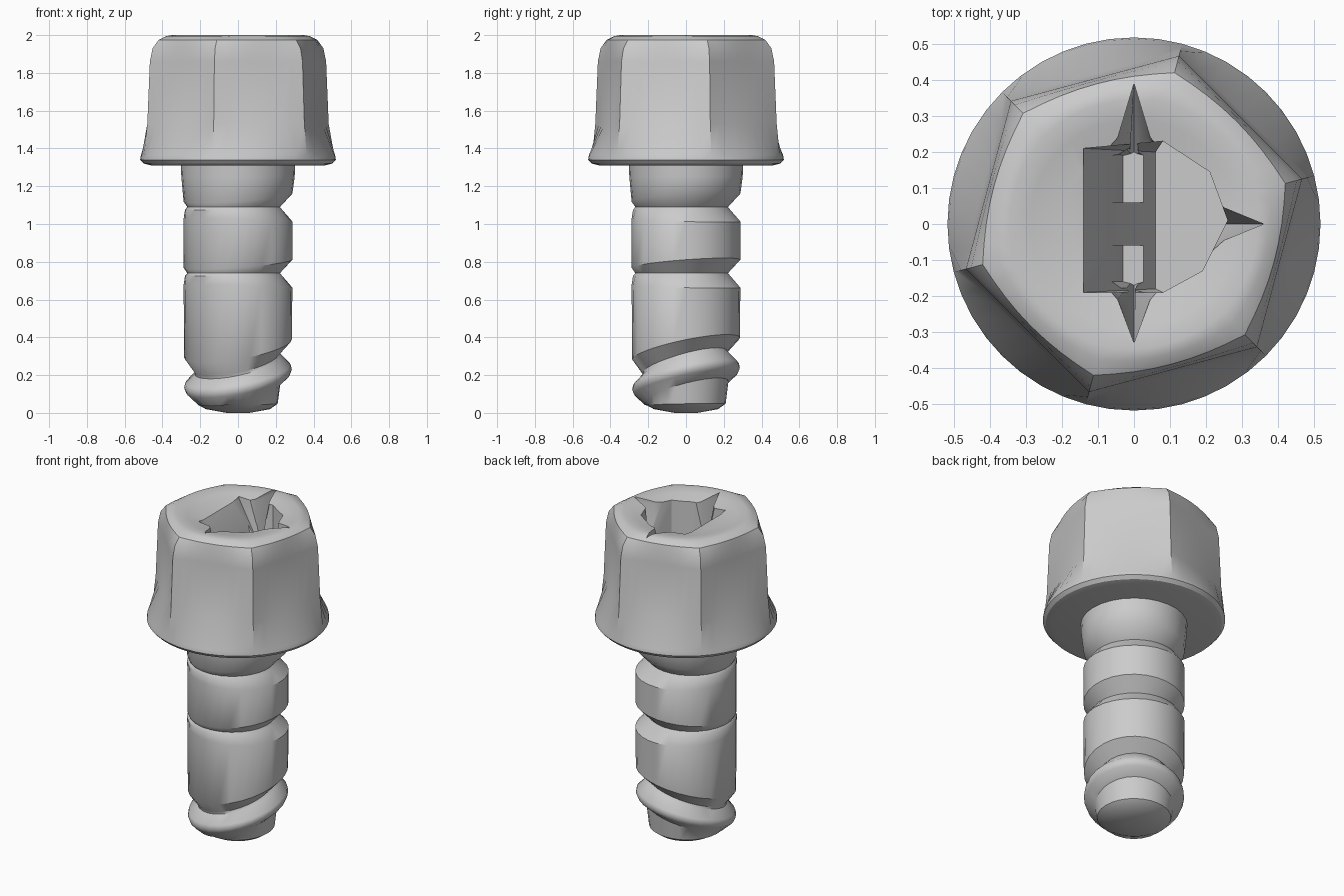
import bpy
import bmesh
from math import cos, sin, pi, radians

cube = bpy.data.objects.get("Cube")
if cube:
    bpy.data.objects.remove(cube, do_unlink=True)


def loft(name, rings):
    """Skin a stack of equal-length point rings and cap both ends."""
    bm = bmesh.new()
    rows = [[bm.verts.new(p) for p in ring] for ring in rings]
    n = len(rows[0])
    for low, high in zip(rows, rows[1:]):
        for i in range(n):
            j = (i + 1) % n
            bm.faces.new((low[i], low[j], high[j], high[i]))
    bm.faces.new(rows[0][::-1])
    bm.faces.new(rows[-1])
    bmesh.ops.recalc_face_normals(bm, faces=bm.faces)
    mesh = bpy.data.meshes.new(name)
    bm.to_mesh(mesh)
    bm.free()
    obj = bpy.data.objects.new(name, mesh)
    bpy.context.collection.objects.link(obj)
    return obj


def smooth(obj, angle):
    bpy.ops.object.select_all(action='DESELECT')
    obj.select_set(True)
    bpy.context.view_layer.objects.active = obj
    bpy.ops.object.shade_smooth_by_angle(angle=radians(angle))


def polar(r, a, z):
    return (r * cos(a), r * sin(a), z)


# Hex head blending into a round flange: height, radius, roundness
def head_ring(z, radius, roundness, n=48):
    ring = []
    for i in range(n):
        a = 2 * pi * i / n
        off = (a - radians(15)) % (pi / 3) - pi / 6
        hexagon = radius * cos(pi / 6) / cos(off)
        ring.append(polar(hexagon + (radius - hexagon) * roundness, a, z))
    return ring


head_profile = [(1.31, 0.46, 1), (1.32, 0.5, 1), (1.34, 0.518, 1),
                (1.365, 0.514, 1), (1.53, 0.497, 0), (1.86, 0.483, 0),
                (1.93, 0.468, 0.1), (1.975, 0.435, 0.45), (1.995, 0.39, 0.7),
                (2.0, 0.35, 0.9), (1.99, 0.29, 1), (1.97, 0.2, 1)]
head = loft("hex_head", [head_ring(*p) for p in head_profile])


# Socket cutters: a pit with one sloping wall, and three pointed notches
def cutter(name, bottom, top, floor, rim=1.97):
    return loft(name, [[(x, y, z) for x, y in outline] for outline, z in
                       ((bottom, floor), (top, rim), (top, 2.1))])


right_side = [(0.08, -0.19), (0.19, -0.13), (0.26, 0.01), (0.21, 0.145), (0.08, 0.23)]
pit = cutter("socket_pit",
             [(0.06, -0.18)] + right_side + [(0.06, 0.2)],
             [(-0.14, -0.19)] + right_side + [(-0.14, 0.21)], 1.62)

cutters = [pit]
for name, angle, tip, base in (("back_notch", 90, 0.39, 0.19),
                               ("side_notch", 0, 0.36, 0.2),
                               ("front_notch", 270, 0.33, 0.16)):
    a = radians(angle)

    def place(u, v):
        return (u * cos(a) - v * sin(a), u * sin(a) + v * cos(a))

    top = [place(0.06, -0.09), place(base, -0.09), place(base + 0.05, -0.045),
           place(tip, 0), place(base + 0.05, 0.045), place(base, 0.09), place(0.06, 0.09)]
    low = [place(0.06, -0.03), place(base, -0.03), place(base + 0.005, -0.01),
           place(base + 0.01, 0), place(base + 0.005, 0.01), place(base, 0.03),
           place(0.06, 0.03)]
    cutters.append(cutter(name, low, top, 1.68))

for tool in cutters:
    mod = head.modifiers.new(tool.name, 'BOOLEAN')
    mod.operation = 'DIFFERENCE'
    mod.solver = 'EXACT'
    mod.object = tool
bpy.context.view_layer.update()
cut_mesh = bpy.data.meshes.new_from_object(
    head.evaluated_get(bpy.context.evaluated_depsgraph_get()))
head.modifiers.clear()
head.data = cut_mesh
for tool in cutters:
    bpy.data.objects.remove(tool, do_unlink=True)
smooth(head, 32)


# Threaded shank: grooves deepen on one side, the last turn is tilted
def shank_column(a, R=0.288):
    lean = cos(a - radians(45))
    deep = 0.5 + 0.5 * lean
    low = 0.18 + 0.075 * cos(a - radians(50))
    col = [(1.36, 0.305), (1.25, 0.3)]
    for z in (1.09, 0.74):
        cut = R - 0.01 - 0.065 * deep
        col += [(z + 0.02 + 0.06 * deep, R), (z, cut),
                (z - 0.015, cut + 0.012), (z - 0.06 - 0.02 * deep, R)]
    # Lower groove, tilted thread ridge and rounded tip
    col += [(low + 0.16, R - 0.003), (low + 0.09, 0.225 - 0.01 * lean),
            (low + 0.075, 0.23), (low + 0.025, 0.28), (low, 0.285),
            (low - 0.025, 0.275), (low - 0.07, 0.225),
            (0.045 + 0.005 * lean, 0.21), (0.02, 0.17), (0, 0.06)]
    return [polar(r, a, z) for z, r in col]


sides = 28
columns = [shank_column(2 * pi * i / sides) for i in range(sides)]
shank = loft("threaded_shank", list(zip(*columns))[::-1])
smooth(shank, 38)
